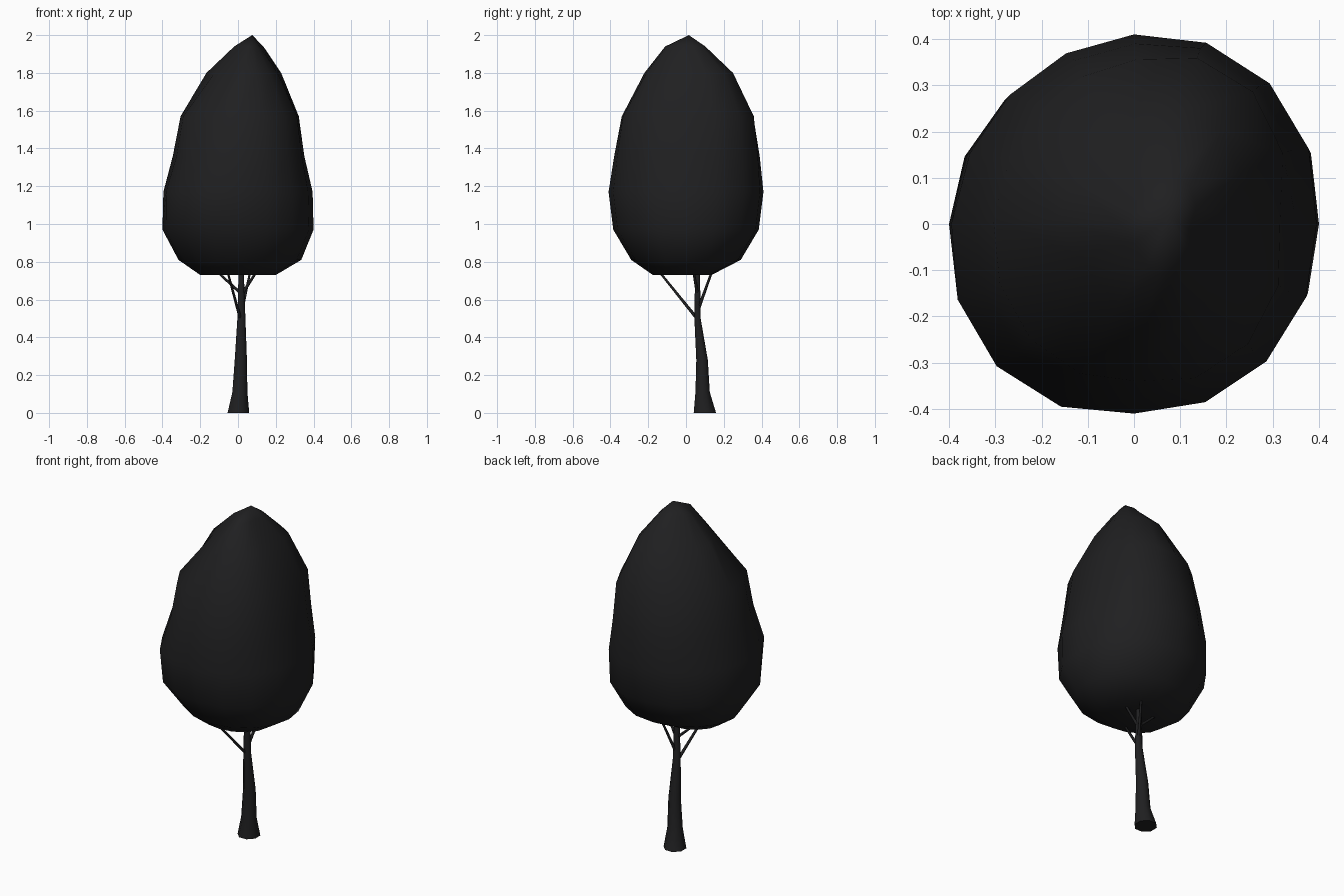
import bpy, bmesh
from math import cos, sin, pi
from mathutils import Vector

if "Cube" in bpy.data.objects:
    bpy.data.objects.remove(bpy.data.objects["Cube"])

dark = bpy.data.materials.new("charcoal")
dark.diffuse_color = (0.014, 0.014, 0.015, 1)
dark.use_nodes = True
dark.node_tree.nodes["Principled BSDF"].inputs["Base Color"].default_value = dark.diffuse_color


def loft(name, rings, sides, tip=None, turn=0.0):
    """Skin through rings of (x, y, z, radius_x, radius_y, [bulge of each quadrant])."""
    bm = bmesh.new()
    loops = []
    for x, y, z, rx, ry, *bulge in rings:
        loop = []
        for i in range(sides):
            a = 2 * pi * (i + turn) / sides
            b = abs(sin(2 * a)) * bulge[0][int(a // (pi / 2)) % 4] if bulge else 0
            loop.append(bm.verts.new((x + (rx + b) * cos(a), y + (ry + b) * sin(a), z)))
        loops.append(loop)
    for a, b in zip(loops, loops[1:]):
        for i in range(sides):
            j = (i + 1) % sides
            bm.faces.new((a[i], a[j], b[j], b[i]))
    bm.faces.new(loops[0][::-1])
    if tip:
        t = bm.verts.new(tip)
        for i in range(sides):
            bm.faces.new((loops[-1][i], loops[-1][(i + 1) % sides], t))
    else:
        bm.faces.new(loops[-1])
    bmesh.ops.recalc_face_normals(bm, faces=bm.faces)
    me = bpy.data.meshes.new(name)
    bm.to_mesh(me)
    bm.free()
    me.materials.append(dark)
    ob = bpy.data.objects.new(name, me)
    bpy.context.collection.objects.link(ob)
    bpy.ops.object.select_all(action='DESELECT')
    ob.select_set(True)
    bpy.context.view_layer.objects.active = ob
    bpy.ops.object.shade_smooth_by_angle(angle=pi / 3)
    return ob


# crown: lumpy egg-shaped foliage with an off-centre peak
loft("crown", [
    (0.00, -0.02, 0.73, 0.20, 0.155),
    (0.01, 0.00, 0.81, 0.325, 0.29, (0.01, 0, -0.01, 0)),
    (0.00, 0.00, 0.97, 0.40, 0.385, (0.02, -0.005, 0.015, 0.01)),
    (0.00, 0.00, 1.17, 0.395, 0.41, (0.02, -0.015, 0.025, 0.01)),
    (0.003, 0.005, 1.36, 0.348, 0.385, (0.03, -0.01, 0.01, 0.02)),
    (0.006, 0.008, 1.57, 0.31, 0.348, (0.045, -0.015, 0.015, 0.03)),
    (0.025, 0.01, 1.80, 0.192, 0.23, (0.04, -0.03, -0.045, 0.01)),
    (0.05, -0.01, 1.94, 0.07, 0.10, (0.03, -0.01, -0.02, 0)),
], 16, tip=(0.075, 0.015, 2.0))

# trunk: flared foot, leaning slightly
loft("trunk", [
    (0.002, 0.10, 0.00, 0.062, 0.064),
    (0.01, 0.088, 0.11, 0.043, 0.041),
    (0.015, 0.085, 0.28, 0.035, 0.033),
    (0.018, 0.061, 0.50, 0.023, 0.018),
    (0.017, 0.061, 0.75, 0.015, 0.014),
    (0.017, 0.05, 1.10, 0.008, 0.008),
], 8, turn=0.5)

# branches: thin tapered twigs reaching into the crown
twigs = [((0.012, 0.058, 0.50), (-0.075, -0.20, 0.82)),
         ((0.02, 0.062, 0.54), (0.08, 0.163, 0.82)),
         ((0.018, 0.06, 0.63), (-0.19, 0.045, 0.82)),
         ((0.022, 0.06, 0.63), (0.145, 0.028, 0.82))]
for n, (a, b) in enumerate(twigs, 1):
    d = Vector(b) - Vector(a)
    ob = loft(f"branch_{n}", [(0, 0, 0, 0.009, 0.009), (0, 0, d.length, 0.005, 0.005)], 6)
    ob.location = a
    ob.rotation_euler = d.to_track_quat('Z', 'Y').to_euler()
